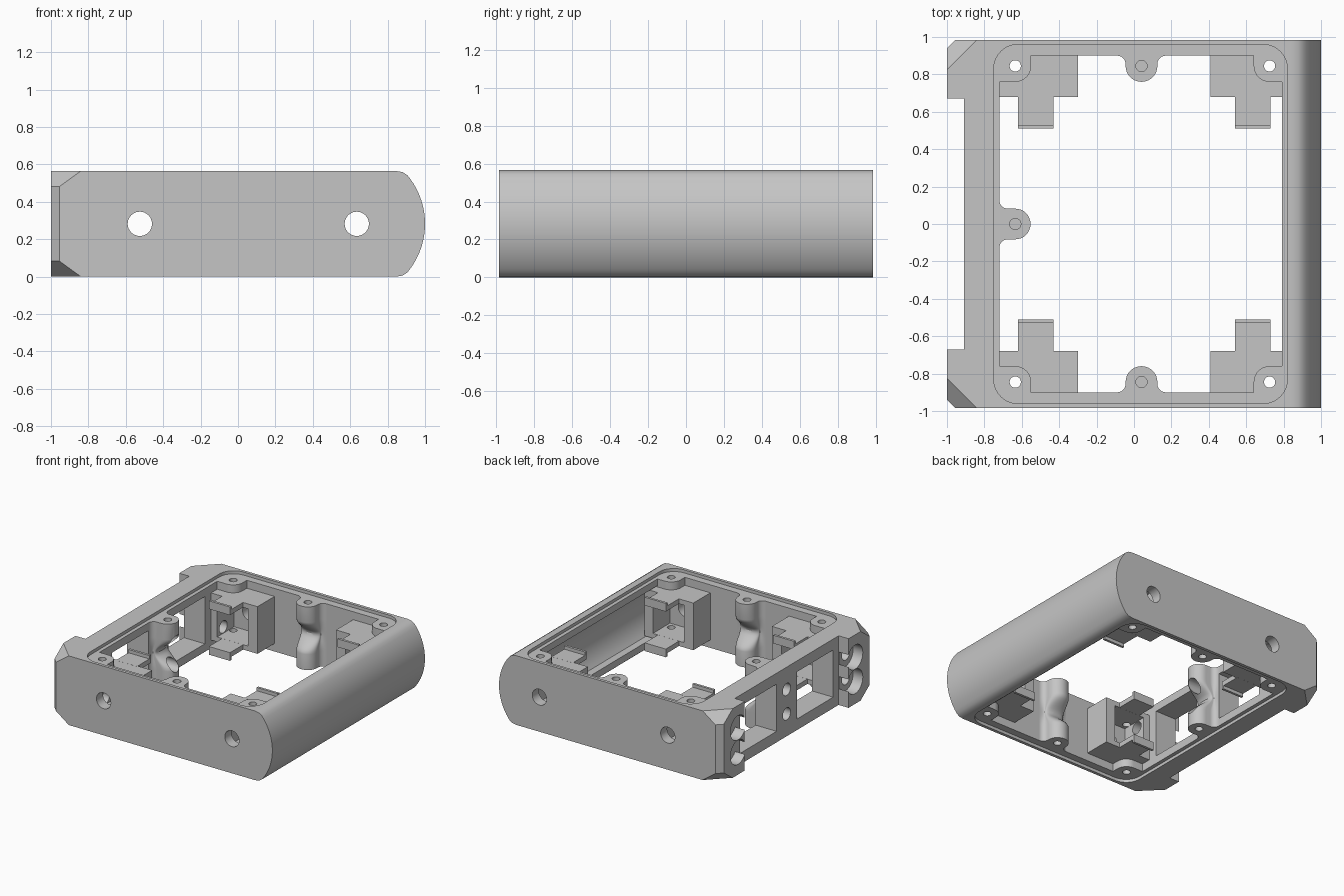
import bpy, bmesh, math
from mathutils import Vector

cube = bpy.data.objects.get("Cube")
if cube:
    bpy.data.objects.remove(cube, do_unlink=True)

GREY = (0.56, 0.56, 0.56, 1)
mat = bpy.data.materials.new("plain_grey")
mat.use_nodes = True
mat.diffuse_color = GREY
mat.node_tree.nodes["Principled BSDF"].inputs["Base Color"].default_value = GREY

H = 0.565          # height of the frame
MID = H / 2
WALL = 0.90        # inner face of the front and back walls
LEDGE = 0.025      # depth of the lid recess
LEFT = -0.72       # inner face of the flat end


def finish(name, bm):
    bmesh.ops.recalc_face_normals(bm, faces=bm.faces[:])
    mesh = bpy.data.meshes.new(name)
    bm.to_mesh(mesh)
    bm.free()
    mesh.materials.append(mat)
    obj = bpy.data.objects.new(name, mesh)
    bpy.context.collection.objects.link(obj)
    return obj


def loft(name, rings):
    bm = bmesh.new()
    loops = [[bm.verts.new(p) for p in ring] for ring in rings]
    n = len(loops[0])
    for a, b in zip(loops, loops[1:]):
        for i in range(n):
            j = (i + 1) % n
            bm.faces.new((a[i], a[j], b[j], b[i]))
    bm.faces.new(loops[0])
    bm.faces.new(loops[-1])
    return finish(name, bm)


def prism(name, pts, axis, lo, hi):
    place = {"x": lambda p, t: (t, p[0], p[1]),
             "y": lambda p, t: (p[0], t, p[1]),
             "z": lambda p, t: (p[0], p[1], t)}[axis]
    return loft(name, [[place(p, t) for p in pts] for t in (lo, hi)])


def box(name, x0, x1, y0, y1, z0, z1):
    return prism(name, [(x0, y0), (x1, y0), (x1, y1), (x0, y1)], "z", z0, z1)


def arc(cx, cy, r, a0, a1, n=10):
    angles = [math.radians(a0 + (a1 - a0) * i / n) for i in range(n + 1)]
    return [(cx + r * math.cos(a), cy + r * math.sin(a)) for a in angles]


def rod(cx, cy, r, axis, lo, hi):
    return prism("cutter", arc(cx, cy, r, 0, 348.75, 31), axis, lo, hi)


def cut(obj, cutters):
    for c in cutters:
        mod = obj.modifiers.new("cut", "BOOLEAN")
        mod.operation = "DIFFERENCE"
        mod.solver = "EXACT"
        mod.object = c
    bpy.context.view_layer.update()
    graph = bpy.context.evaluated_depsgraph_get()
    mesh = bpy.data.meshes.new_from_object(obj.evaluated_get(graph))
    obj.modifiers.clear()
    obj.data = mesh


parts, cutters = [], []


def helper(obj):
    obj.hide_render = True
    cutters.append(obj)
    return obj


# Outer shell: flat on the left end, bulging on the right
nose = arc(0.595, MID, 0.405, -36, 36, 20)
corner = [(0.905, 0.022), (0.88, 0.006), (0.845, 0)]
outline = [(-1, 0)] + corner[::-1] + nose + [(x, H - z) for x, z in corner] + [(-1, H)]
frame = prism("frame", outline, "y", -0.985, 0.985)

# Chamfered corners on the flat end
bm = bmesh.new()
bm.from_mesh(frame.data)
for sy in (-1, 1):
    planes = [((-1, sy, 0), (-1, sy * 0.94, 0))]
    planes += [((-1, sy, sz * 1.38), (-1, sy * 0.825, MID + sz * MID)) for sz in (-1, 1)]
    for normal, point in planes:
        bmesh.ops.bisect_plane(bm, geom=bm.verts[:] + bm.edges[:] + bm.faces[:],
                               plane_co=point, plane_no=Vector(normal).normalized(),
                               clear_outer=True)
        bmesh.ops.holes_fill(bm, edges=[e for e in bm.edges if e.is_boundary])
bmesh.ops.recalc_face_normals(bm, faces=bm.faces[:])
bm.to_mesh(frame.data)
bm.free()

# Main opening, hollow behind the bulge, and lid recesses
shell_cuts = [helper(box("cutter", LEFT, 0.79, -WALL, WALL, -0.1, 0.7))]
hollow = [(0.6, 0.08)] + arc(0.595, MID, 0.325, -38.5, 38.5, 16) + [(0.6, 0.485)]
shell_cuts.append(helper(prism("cutter", hollow, "y", -WALL + 0.001, WALL - 0.001)))
r = 0.13
lid = (arc(0.82 - r, 0.96 - r, r, 0, 90) + arc(-0.75 + r, 0.96 - r, r, 90, 180)
       + arc(-0.75 + r, -0.96 + r, r, 180, 270) + arc(0.82 - r, -0.96 + r, r, 270, 360))
for lo, hi in ((-0.1, LEDGE), (H - LEDGE, 0.7)):
    shell_cuts.append(helper(prism("cutter", lid, "z", lo, hi)))

# Notch, windows and fixing holes in the flat end
shell_cuts.append(helper(box("cutter", -1.1, -0.91, -0.67, 0.67, -0.1, 0.7)))
for s in (-1, 1):
    y0, y1 = sorted((s * 0.13, s * 0.60))
    shell_cuts.append(helper(box("cutter", -0.95, -0.7, y0, y1, 0.09, 0.475)))
end_rods = []
for z in (MID - 0.1, MID + 0.1):
    for y in (-0.76, 0, 0.76):
        end_rods.append(helper(rod(y, z, 0.05, "x", -0.98, -0.5)))
    for y in (-0.755, 0.755):
        shell_cuts.append(helper(rod(y, z, 0.099, "x", -1.1, -0.912)))

# Round holes through the front and back walls
POSTS = (-0.525, 0.635)
side_rods = [helper(rod(x, MID, 0.065, "y", -1.1, 1.1)) for x in POSTS]
cut(frame, shell_cuts + end_rods + side_rods)
parts.append(frame)

# Screw holes in the four corners
screws = [helper(rod(x, s * 0.845, 0.03, "z", -0.1, 0.7))
          for x in (-0.635, 0.725) for s in (-1, 1)]

# Pocket holders with clip tabs, one in each corner
for c, x0, x1, side in ((POSTS[0], -0.74, -0.30, "left"), (POSTS[1], 0.41, 0.85, "right")):
    for s, end in ((-1, "front"), (1, "back")):
        y0, y1 = sorted((s * 0.68, s * (WALL + 0.02)))
        holder = box(f"pocket_holder_{end}_{side}", x0, x1, y0, y1, 0.09, 0.475)
        p0, p1 = sorted((s * 0.6, s * WALL))
        pocket = helper(box("cutter", c - 0.14, c + 0.14, p0, p1, 0.13, 0.435))
        cut(holder, [pocket] + screws + side_rods + end_rods)
        parts.append(holder)
        for k, level in ((-1, "lower"), (1, "upper")):
            # Tab with a small raised lip at its tip
            shape = [(0.69, 0.193), (0.53, 0.193), (0.53, 0.22), (0.51, 0.22),
                     (0.51, 0.153), (0.69, 0.153)]
            pts = [(s * y, MID + k * z) for y, z in shape]
            parts.append(prism(f"clip_tab_{level}_{end}_{side}", pts, "x",
                               c - 0.095, c + 0.095))

# Corner screw bosses, top and bottom
for hx, wall_x, out, side in ((-0.635, -0.735, 1, "left"), (0.725, 0.805, -1, "right")):
    for s, end in ((-1, "front"), (1, "back")):
        rounded = [(hx + out * x, s * (0.845 + y)) for x, y in arc(0, 0, 0.085, -90, 0)]
        pts = [(wall_x, s * 0.76)] + rounded + [(rounded[-1][0], s * 0.92), (wall_x, s * 0.92)]
        for lo, hi, level in ((LEDGE, 0.13, "lower"), (0.435, H - LEDGE, "upper")):
            boss = prism(f"corner_boss_{level}_{end}_{side}", pts, "z", lo, hi)
            cut(boss, screws)
            parts.append(boss)


# Wall bosses: full at both ends, waisted in the middle
def wall_boss(name, centre, radius, place, hole):
    f = 0.045
    right = [(radius + f, -0.03)] + arc(radius + f, f, f, 270, 180, 6)
    shape = right + arc(0, centre, radius, 0, 180, 16) + [(-u, v) for u, v in right[::-1]]
    rings = []
    steps = [LEDGE] + [MID + 0.13 * i / 8 for i in range(-8, 9)] + [H - LEDGE]
    for z in steps:
        t = min(1, abs(z - MID) / 0.13)
        depth = 0.25 + 0.75 * t * t * (3 - 2 * t)
        rings.append([place(u, v * depth if v > 0 else v) + (z,) for u, v in shape])
    boss = loft(name, rings)
    holes = [helper(rod(*hole, 0.03, "z", lo, hi)) for lo, hi in ((-0.1, 0.13), (0.435, 0.7))]
    cut(boss, holes + (end_rods if "left" in name else []))
    parts.append(boss)


for s, end in ((-1, "front"), (1, "back")):
    wall_boss(f"wall_boss_{end}", 0.055, 0.085,
              lambda u, v, s=s: (0.04 + u, s * (WALL - v)), (0.04, s * 0.845))
wall_boss("wall_boss_left", 0.085, 0.082, lambda u, v: (LEFT + v, u), (-0.635, 0))

# Tidy up the cutters and smooth the curved faces
for c in cutters:
    bpy.data.objects.remove(c, do_unlink=True)
bpy.ops.object.select_all(action="DESELECT")
for p in parts:
    p.select_set(True)
bpy.context.view_layer.objects.active = frame
bpy.ops.object.shade_smooth_by_angle(angle=math.radians(30))
